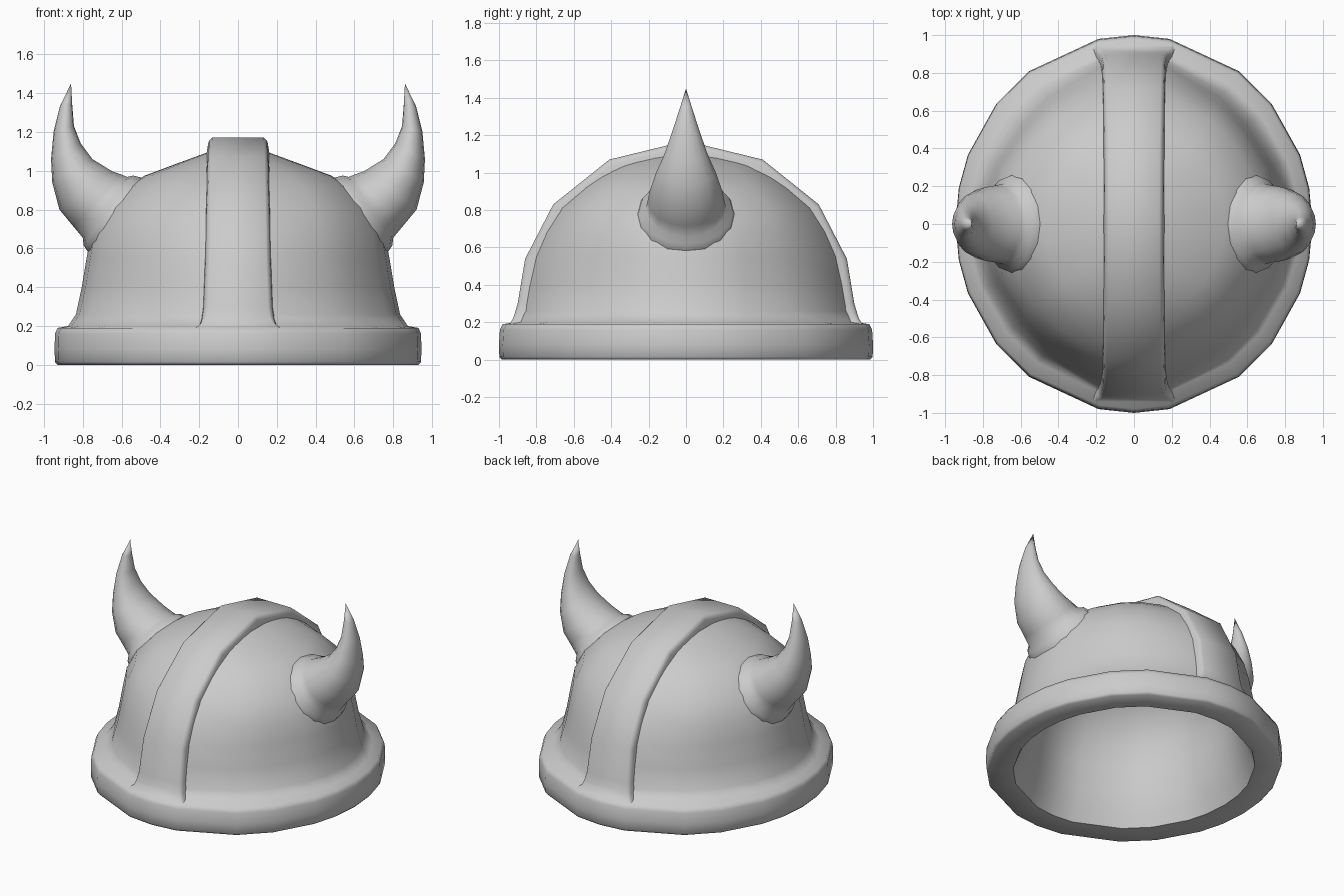
import bpy, bmesh, math
from mathutils import Vector

if "Cube" in bpy.data.objects:
    bpy.data.objects.remove(bpy.data.objects["Cube"])


def loft(name, rings, closed=False, angle=60):
    """Skin equal-sized vertex rings; collapsed rings become points."""
    bm = bmesh.new()
    vs = [[bm.verts.new(p) for p in r] for r in rings]
    n = len(rings[0])
    for a, b in zip(vs, vs[1:]):
        for i in range(n):
            j = (i + 1) % n
            bm.faces.new((a[i], a[j], b[j], b[i]))
    if closed:
        bm.faces.new(vs[0])
        bm.faces.new(vs[-1])
    bmesh.ops.remove_doubles(bm, verts=bm.verts, dist=0.0005)
    bmesh.ops.recalc_face_normals(bm, faces=bm.faces)
    me = bpy.data.meshes.new(name)
    bm.to_mesh(me)
    bm.free()
    ob = bpy.data.objects.new(name, me)
    bpy.context.collection.objects.link(ob)
    bpy.ops.object.select_all(action='DESELECT')
    ob.select_set(True)
    bpy.context.view_layer.objects.active = ob
    bpy.ops.object.shade_smooth_by_angle(angle=math.radians(angle))
    return ob


# Uneven facet angles of the oval, mirrored into all four quarters
quarter = [0, 11.5, 36, 50.5, 68.5, 79, 90]
half = quarter + [180 - a for a in quarter[-2::-1]]
angles = half + [360 - a for a in half[-2:0:-1]]


def oval(rx, ry, z, pinch=0):
    """Oval ring, optionally drawn in at its four diagonals."""
    ring = []
    for t in map(math.radians, angles):
        k = 1 - pinch * math.sin(2 * t) ** 2
        ring.append((k * rx * math.sin(t), k * ry * math.cos(t), z))
    return ring


# Hollow helmet: inner lining, rim, then outer dome (rx, ry, z, pinch)
profile = [
    (0, 0, 0.97), (0.25, 0.25, 0.935), (0.40, 0.40, 0.86), (0.51, 0.52, 0.77),
    (0.59, 0.61, 0.67), (0.64, 0.68, 0.54), (0.66, 0.72, 0.4),
    (0.69, 0.75, 0.22), (0.73, 0.785, 0.1), (0.77, 0.82, 0.005),
    (0.93, 0.985, 0.0), (0.943, 0.998, 0.015), (0.945, 1.0, 0.08),
    (0.943, 0.995, 0.16), (0.93, 0.98, 0.19), (0.875, 0.915, 0.2, 0.01),
    (0.835, 0.887, 0.26, 0.03), (0.805, 0.865, 0.4, 0.045),
    (0.78, 0.83, 0.55, 0.045), (0.755, 0.77, 0.68, 0.03),
    (0.68, 0.69, 0.81, 0.01), (0.57, 0.565, 0.92),
    (0.48, 0.49, 0.975), (0.32, 0.39, 1.035),
    (0.17, 0.22, 1.09), (0, 0, 1.115)]
loft("helmet_shell", [oval(*p) for p in profile])

# Raised band running front to back over the crown (y, z, half width)
side = [(0.945, 0.185, 0.23), (0.925, 0.22, 0.19), (0.915, 0.25, 0.178),
        (0.90, 0.30, 0.17), (0.86, 0.54, 0.16), (0.71, 0.83, 0.155),
        (0.41, 1.07, 0.15)]
path = [(-y, z, w) for y, z, w in side] + [(0, 1.17, 0.148)]
path += side[::-1]
band = []
for k, (y, z, w) in enumerate(path):
    a, b = path[max(k - 1, 0)], path[min(k + 1, len(path) - 1)]
    t = Vector((0, b[0] - a[0], b[1] - a[1])).normalized()
    n = Vector((0, -t.z, t.y))
    edge = [(w + 0.014, -0.08), (w + 0.006, -0.03), (w + 0.001, -0.015),
            (w - 0.015, 0)]
    section = [(-x, d) for x, d in edge] + edge[::-1]
    band.append([Vector((x, y, z)) + n * d for x, d in section])
loft("crest_band", band, closed=True, angle=70)

# Horns with swollen collars: inner x,z / outer x,z / half depth in y
horn = [
    (0.43, 0.93, 0.72, 0.53, 0.29), (0.49, 0.963, 0.765, 0.57, 0.265),
    (0.54, 0.975, 0.795, 0.615, 0.25), (0.57, 0.968, 0.80, 0.655, 0.215),
    (0.60, 0.98, 0.85, 0.715, 0.205), (0.65, 0.998, 0.92, 0.80, 0.195),
    (0.75, 1.06, 0.957, 0.94, 0.16), (0.81, 1.14, 0.963, 1.06, 0.115),
    (0.845, 1.23, 0.95, 1.20, 0.075), (0.854, 1.34, 0.918, 1.33, 0.036),
    (0.86, 1.45, 0.86, 1.45, 0)]
for s, label in ((-1, "left"), (1, "right")):
    rings = []
    for xi, zi, xo, zo, d in horn:
        ring = []
        for i in range(16):
            a = math.tau * i / 16
            u = (1 + math.cos(a)) / 2
            ring.append((s * (xi + (xo - xi) * u), d * math.sin(a),
                         zi + (zo - zi) * u))
        rings.append(ring)
    loft(label + "_horn", rings, angle=70)
